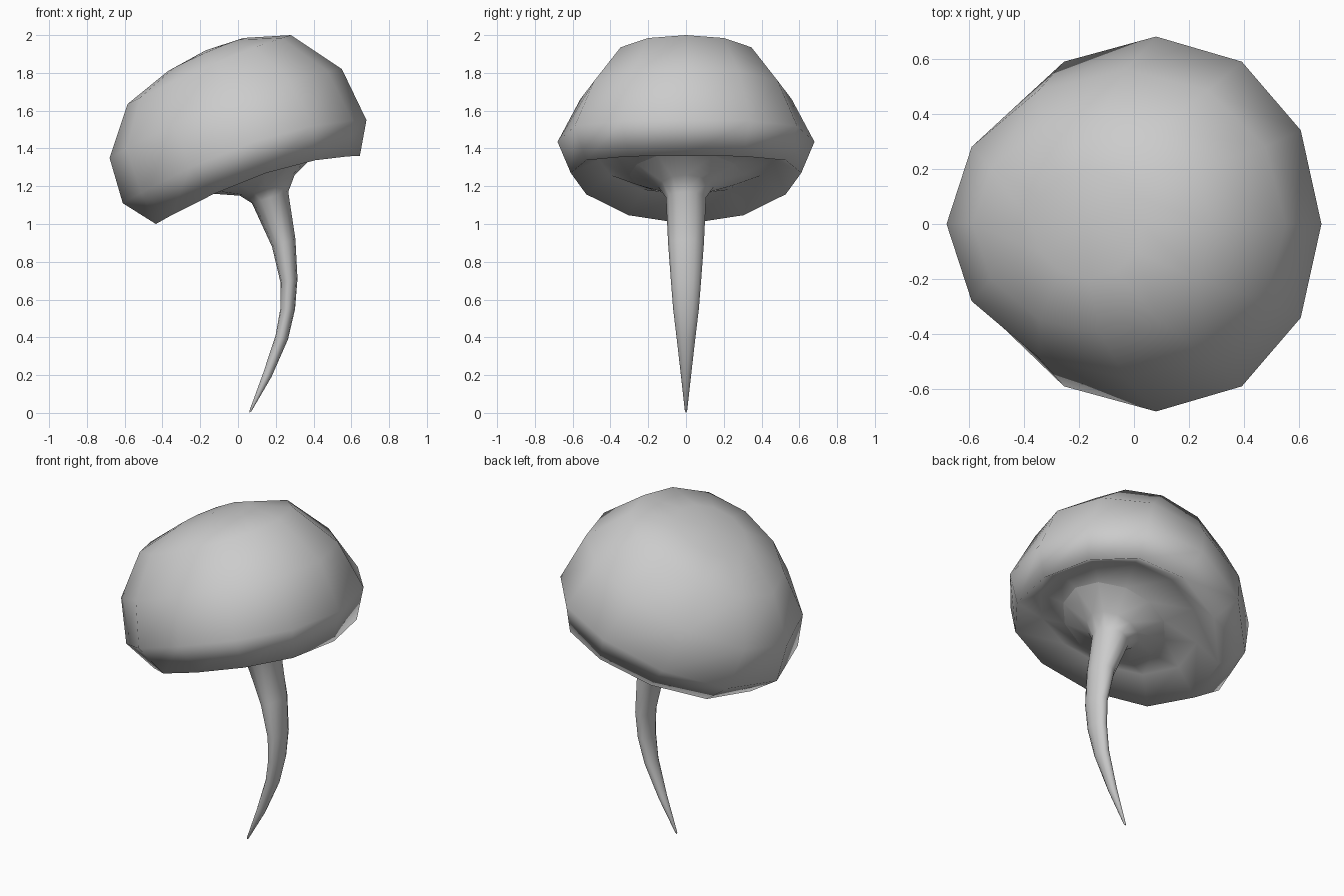
import bpy, bmesh
from math import cos, sin, pi

if "Cube" in bpy.data.objects:
    bpy.data.objects.remove(bpy.data.objects["Cube"])

SIDES = 12


def ring_points(radius, right, mid, left):
    """Bent ring: y half-width, then (x, z) of its right, middle and left points."""
    pts = []
    for i in range(SIDES):
        c, s = cos(2 * pi * i / SIDES), sin(2 * pi * i / SIDES)
        x, z = (m + (r - l) / 2 * c + ((r + l) / 2 - m) * c * c
                for r, m, l in zip(right, mid, left))
        pts.append((x, radius * s, z))
    return pts


def loft(name, rings, start=None, end=None):
    """Skin a list of rings from bottom/inside outwards, with optional end points."""
    bm = bmesh.new()
    loops = [[bm.verts.new(p) for p in ring_points(*r)] for r in rings]
    for a, b in zip(loops, loops[1:]):
        for i in range(SIDES):
            j = (i + 1) % SIDES
            bm.faces.new((a[i], a[j], b[j], b[i]))
    for tip, loop, flip in ((start, loops[0], True), (end, loops[-1], False)):
        if tip:
            v = bm.verts.new(tip)
            for i in range(SIDES):
                f = (loop[i], loop[(i + 1) % SIDES], v)
                bm.faces.new(f[::-1] if flip else f)
    for f in bm.faces:
        f.smooth = True
    mesh = bpy.data.meshes.new(name)
    bm.to_mesh(mesh)
    bm.free()
    obj = bpy.data.objects.new(name, mesh)
    bpy.context.collection.objects.link(obj)
    return obj


# Ring shared by the flared stem top and the cap underside
flare = (0.30, (0.42, 1.38), (0.14, 1.26), (-0.13, 1.16))

# Cap: hollow underside, rim, then the bent dome
loft("cap", [
    flare,
    (0.46, (0.53, 1.43), (0.12, 1.34), (-0.32, 1.15)),
    (0.61, (0.645, 1.36), (0.15, 1.27), (-0.435, 1.00)),
    (0.68, (0.68, 1.55), (0.08, 1.435), (-0.61, 1.11)),
    (0.56, (0.55, 1.82), (-0.03, 1.66), (-0.68, 1.35)),
    (0.40, (0.28, 2.00), (-0.12, 1.853), (-0.585, 1.635)),
    (0.20, (0.03, 1.985), (-0.165, 1.91), (-0.37, 1.81)),
], end=(-0.17, 0, 1.92))

# Stem: z, centre x, x half-width, y half-width, z tilt
stem = [(0.01, 0.066, 0.006, 0.006, 0.0), (0.2, 0.155, 0.022, 0.027, -0.01),
        (0.4, 0.232, 0.033, 0.050, -0.01), (0.55, 0.263, 0.039, 0.068, 0.0),
        (0.7, 0.270, 0.045, 0.080, 0.01), (0.9, 0.242, 0.062, 0.095, 0.02),
        (1.14, 0.170, 0.096, 0.106, 0.03)]
loft("stem", [(ry, (x + rx, z + t), (x, z), (x - rx, z - t)) for z, x, rx, ry, t in stem]
     + [(0.145, (0.30, 1.26), (0.15, 1.195), (0.01, 1.15)), flare],
     start=(0.06, 0, 0.0))
